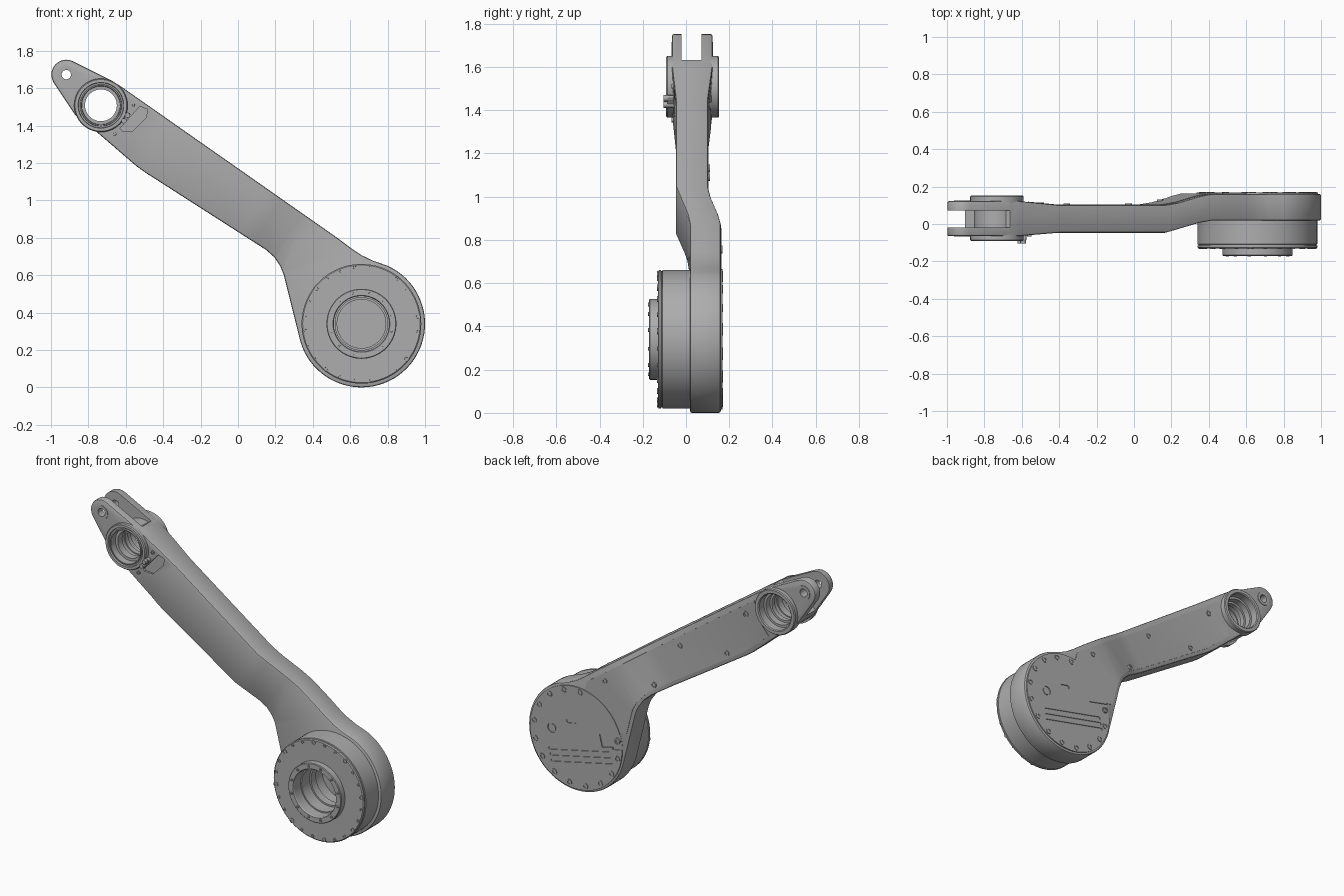
import bpy, bmesh
from math import sin, cos, pi, radians
from mathutils import Vector

if "Cube" in bpy.data.objects:
    bpy.data.objects.remove(bpy.data.objects["Cube"], do_unlink=True)

grey = bpy.data.materials.new("machined grey")
grey.use_nodes = True
tone = (0.42, 0.42, 0.42, 1)
grey.diffuse_color = tone
grey.node_tree.nodes["Principled BSDF"].inputs["Base Color"].default_value = tone

HUB = (0.66, 0.34)
BEARING = (-0.733, 1.508)
TIP = (-0.918, 1.672)
ARM = Vector((0.82, 0, -0.572)).normalized()

# Distance along the arm, front surface, back surface
STATIONS = [(-1.42, -0.065, 0.123), (-1.16, -0.047, 0.102), (-0.46, -0.047, 0.102),
            (-0.38, -0.028, 0.113), (-0.24, 0.006, 0.148), (-0.16, 0.018, 0.161)]


def depth(s, side):
    """Surface y of the arm at distance s; side 1 is front, 2 is back."""
    if s <= STATIONS[0][0]:
        return STATIONS[0][side]
    for a, b in zip(STATIONS, STATIONS[1:]):
        if s <= b[0]:
            return a[side] + (b[side] - a[side]) * (s - a[0]) / (b[0] - a[0])
    return STATIONS[-1][side]


def finish(bm, name):
    bmesh.ops.recalc_face_normals(bm, faces=bm.faces)
    mesh = bpy.data.meshes.new(name)
    bm.to_mesh(mesh)
    bm.free()
    mesh.materials.append(grey)
    ob = bpy.data.objects.new(name, mesh)
    bpy.context.collection.objects.link(ob)
    return ob


def select(ob):
    bpy.ops.object.select_all(action='DESELECT')
    ob.select_set(True)
    bpy.context.view_layer.objects.active = ob


def smooth(ob):
    select(ob)
    bpy.ops.object.shade_smooth_by_angle(angle=radians(32))
    return ob


def arc(centre, r, start, end, n):
    angles = [radians(start + (end - start) * i / n) for i in range(n + 1)]
    return [(centre[0] + r * cos(a), centre[1] + r * sin(a)) for a in angles]


def prism(name, outline, y0, y1):
    bm = bmesh.new()
    face = bm.faces.new([bm.verts.new((x, y0, z)) for x, z in outline])
    new = bmesh.ops.extrude_face_region(bm, geom=[face])["geom"]
    for v in new:
        if isinstance(v, bmesh.types.BMVert):
            v.co.y = y1
    return finish(bm, name)


def lathe(name, centre, profile, n=64, closed=True):
    """Revolve (radius, y) points about a y axis through centre."""
    bm = bmesh.new()
    loops = []
    for r, y in profile:
        if r == 0:
            loops.append([bm.verts.new((centre[0], y, centre[1]))] * n)
        else:
            loops.append([bm.verts.new((centre[0] + r * cos(2 * pi * i / n), y,
                                        centre[1] + r * sin(2 * pi * i / n))) for i in range(n)])
    pairs = list(zip(loops, loops[1:])) + ([(loops[-1], loops[0])] if closed else [])
    for a, b in pairs:
        for i in range(n):
            j = (i + 1) % n
            bm.faces.new(list(dict.fromkeys((a[i], a[j], b[j], b[i]))))
    return smooth(finish(bm, name))


def disc(name, centre, r, y0, y1, n=64):
    return lathe(name, centre, [(0, y0), (r, y0), (r, y1), (0, y1)], n, False)


def follow_arm(ob, front=None):
    """Cut the prism at each station and bend it to the arm's surfaces."""
    bm = bmesh.new()
    bm.from_mesh(ob.data)
    for s, _, _ in STATIONS:
        bmesh.ops.bisect_plane(bm, geom=bm.verts[:] + bm.edges[:] + bm.faces[:],
                               plane_co=ARM * s, plane_no=ARM)
    for v in bm.verts:
        s = v.co.dot(ARM)
        if front is None:
            v.co.y = depth(s, 1 if v.co.y < 0 else 2)
        else:
            v.co.y = depth(s, 2) + (-0.01 if v.co.y < 0 else front)
    bmesh.ops.recalc_face_normals(bm, faces=bm.faces)
    bm.to_mesh(ob.data)
    bm.free()


def bevel(ob, width, segments):
    mod = ob.modifiers.new("bevel", 'BEVEL')
    mod.width, mod.segments = width, segments
    mod.limit_method, mod.angle_limit = 'ANGLE', radians(50)
    select(ob)
    bpy.ops.object.modifier_apply(modifier=mod.name)


def cut(ob, cutter):
    mod = ob.modifiers.new("cut", 'BOOLEAN')
    mod.operation, mod.object, mod.solver = 'DIFFERENCE', cutter, 'EXACT'
    select(ob)
    bpy.ops.object.modifier_apply(modifier=mod.name)
    bpy.data.objects.remove(cutter, do_unlink=True)


def bolt(name, centre, y, r, out):
    """Socket screw head standing out of a surface; out is -1 front, 1 back."""
    lathe(name, centre, [(0, y - out * 0.002), (r * 0.5, y - out * 0.002), (r * 0.55, y + out * 0.004),
                         (r, y + out * 0.004), (r, y - out * 0.008), (0, y - out * 0.008)], 12, False)


def rod(centre, length, width, tilt=-0.22):
    """Rounded slot outline, tilted in the xz plane."""
    h = length / 2
    pts = arc((h, 0), width / 2, -90, 90, 6) + arc((-h, 0), width / 2, 90, 270, 6)
    return [(centre[0] + x * cos(tilt) - z * sin(tilt),
             centre[1] + x * sin(tilt) + z * cos(tilt)) for x, z in pts]


# Main arm casting with hub and forked end
outline = (arc(HUB, 0.34, 66, -164, 46)
           + [(0.245, 0.60), (0.225, 0.65), (0.195, 0.695), (0.15, 0.735), (-0.49, 1.145),
              (-0.54, 1.18), (-0.79, 1.395), (-0.85, 1.435), (-0.872, 1.458)]
           + arc(TIP, 0.08, 212, 62, 10)
           + [(-0.668, 1.636), (-0.62, 1.605), (0.53, 0.80), (0.61, 0.74), (0.66, 0.707), (0.72, 0.678)])
body = prism("arm_body", outline, -0.1, 0.1)
follow_arm(body)
bevel(body, 0.01, 2)
cut(body, prism("fork_gap", [(-1.1, 1.398), (-0.5, 1.72), (-0.5, 1.95), (-1.1, 1.95)], -0.02, 0.072))
cut(body, disc("bearing_bore", BEARING, 0.118, -0.3, 0.3))
cut(body, disc("tip_bore", TIP, 0.034, -0.3, 0.3, 32))
cut(body, disc("hub_bore", HUB, 0.145, -0.1, 0.12))
cut(body, prism("sensor_pocket", [(-0.63, 1.385), (-0.525, 1.502), (-0.485, 1.487), (-0.49, 1.444),
                                  (-0.565, 1.368), (-0.62, 1.372)], -0.2, -0.042))
smooth(body)

# Bearing sleeve through the arm, stepped at both ends
lathe("bearing_sleeve", BEARING, [
    (0.122, -0.05), (0.143, -0.05), (0.143, -0.085), (0.138, -0.092), (0.122, -0.092), (0.120, -0.08),
    (0.112, -0.08), (0.110, -0.088), (0.104, -0.088), (0.102, -0.045), (0.085, -0.045), (0.085, 0.0),
    (0.092, 0.0), (0.092, 0.03), (0.085, 0.03), (0.085, 0.06), (0.098, 0.06), (0.098, 0.10),
    (0.112, 0.10), (0.112, 0.148), (0.118, 0.153), (0.138, 0.153), (0.143, 0.147), (0.143, 0.09),
    (0.122, 0.09)])

# Bushings in the fork prongs
for name, y0, y1 in (("front_bushing", -0.068, -0.02), ("back_bushing", 0.072, 0.126)):
    lathe(name, TIP, [(0.025, y0), (0.044, y0), (0.044, y0 + 0.01), (0.035, y0 + 0.01),
                      (0.035, y1 - 0.01), (0.044, y1 - 0.01), (0.044, y1), (0.025, y1)], 32)

# Sensor plugs and small screws beside the bearing
for x, z in ((-0.592, 1.455), (-0.61, 1.425)):
    disc("sensor_plug", (x, z), 0.014, -0.105, -0.04, 12)
prism("sensor_clip", rod((-0.60, 1.44), 0.05, 0.018, 0.9), -0.085, -0.04)
for p in ((-0.66, 1.355), (-0.56, 1.51)):
    bolt("sensor_screw", p, -0.062, 0.011, -1)

# Motor housing on the hub front
lathe("motor_housing", HUB, [
    (0.15, 0.03), (0.32, 0.03), (0.32, -0.108), (0.315, -0.11), (0.315, -0.114), (0.32, -0.116),
    (0.32, -0.125), (0.314, -0.13), (0.187, -0.13), (0.187, -0.167), (0.183, -0.171), (0.152, -0.171),
    (0.148, -0.165), (0.148, -0.10), (0.14, -0.10), (0.14, -0.02), (0.13, -0.02), (0.13, 0.03)], 96)
for i in range(24):
    p = arc(HUB, 0.303, 7 + 15 * i, 0, 1)[0]
    bolt("motor_screw", p, -0.13, 0.015 if i % 3 == 0 else 0.010, -1)
for p in arc(HUB, 0.167, 15, 345, 11):
    bolt("boss_screw", p, -0.171, 0.009, -1)
# Stepped plate at the bottom of the motor bore
prism("bore_plate", arc(HUB, 0.145, 170, 340, 24), 0.112, 0.125)

# Cover plate along the arm's back
cover = prism("arm_cover", [(-0.565, 1.525), (0.50, 0.78), (0.585, 0.72), (0.62, 0.60), (0.40, 0.44),
                            (0.305, 0.46), (0.265, 0.62), (0.235, 0.68), (0.17, 0.752), (-0.48, 1.168),
                            (-0.665, 1.325), (-0.60, 1.40)], -0.1, 0.1)
follow_arm(cover, 0.003)
smooth(cover)

# Round cover on the hub's back with grooves, window and ports
lid = disc("hub_cover", HUB, 0.325, 0.155, 0.168, 96)
for k in range(3):
    cut(lid, prism("groove", rod((0.63 - 0.008 * k, 0.275 - 0.036 * k), 0.44, 0.016), 0.163, 0.2))
cut(lid, prism("window", [(0.495, 0.41), (0.475, 0.33), (0.40, 0.35), (0.40, 0.335), (0.30, 0.355),
                          (0.30, 0.455)], 0.162, 0.2))
cut(lid, prism("port_slot", rod((0.69, 0.44), 0.05, 0.026), 0.162, 0.2))
cut(lid, disc("port_gap", (0.83, 0.36), 0.03, 0.162, 0.2, 24))
smooth(lid)
disc("port_plug", (0.83, 0.36), 0.025, 0.158, 0.167, 24)

# Screws on the back covers
for i in range(14):
    bolt("hub_cover_screw", arc(HUB, 0.298, 95 - 22 * i, 0, 1)[0], 0.168, 0.019, 1)
for x, z in ((-0.50, 1.42), (-0.03, 1.09), (-0.36, 1.13), (0.14, 0.80), (0.46, 0.755)):
    s = Vector((x, 0, z)).dot(ARM)
    bolt("arm_cover_screw", (x, z), depth(s, 2) + 0.004, 0.018, 1)
